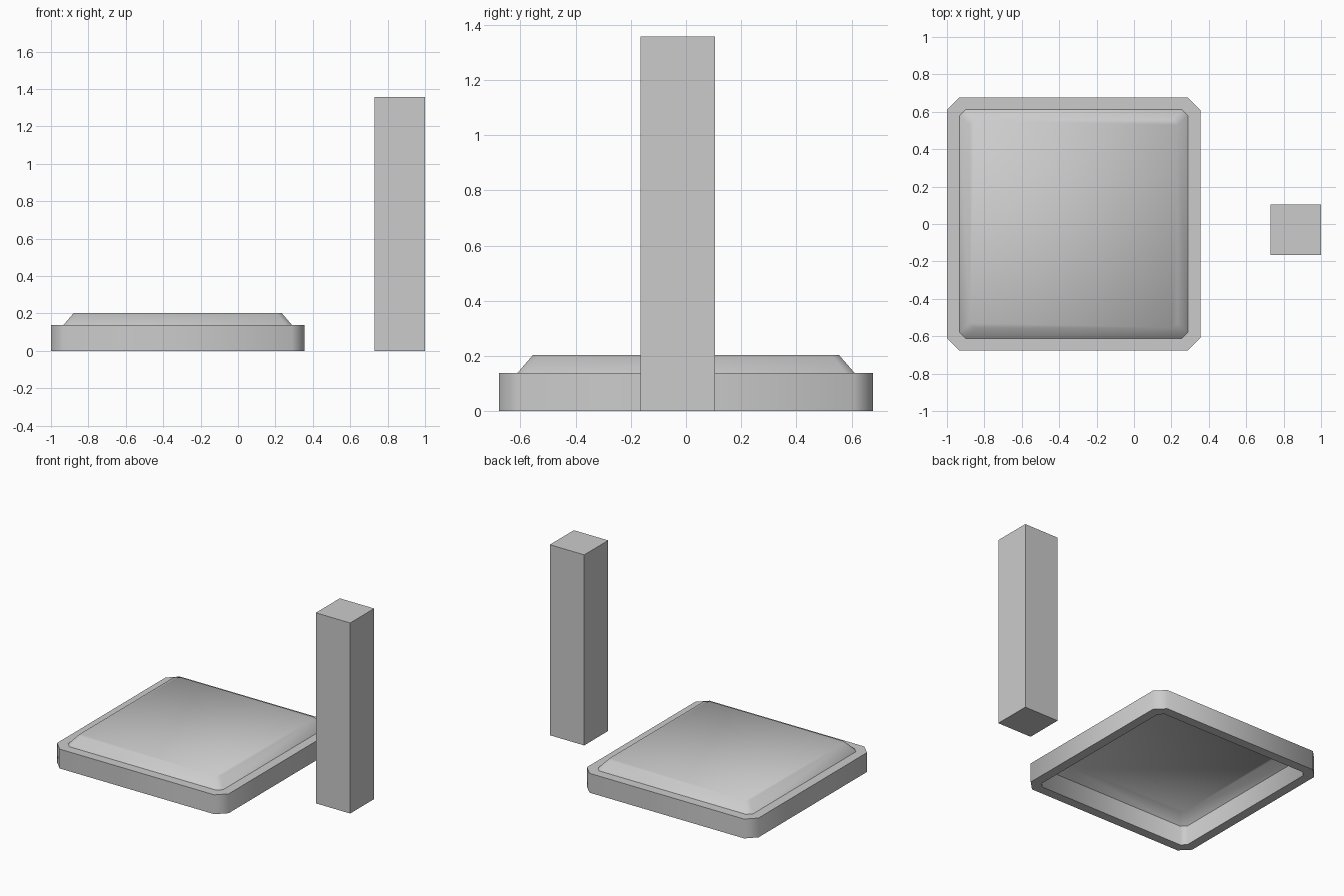
import bpy, bmesh, math

if "Cube" in bpy.data.objects:
    bpy.data.objects.remove(bpy.data.objects["Cube"])

CX = -0.3225  # centre of the square tile


def octagon(bm, half, cut, z):
    """Square loop with chamfered corners, counter-clockwise."""
    a, b = half, half - cut
    pts = [(a, -b), (a, b), (b, a), (-b, a), (-a, b), (-a, -b), (-b, -a), (b, -a)]
    return [bm.verts.new((x, y, z)) for x, y in pts]


def bridge(bm, lower, upper):
    n = len(lower)
    for i in range(n):
        j = (i + 1) % n
        bm.faces.new((lower[i], lower[j], upper[j], upper[i]))


def finish(bm, name, location, smooth=True):
    mesh = bpy.data.meshes.new(name)
    bm.to_mesh(mesh)
    bm.free()
    obj = bpy.data.objects.new(name, mesh)
    obj.location = location
    bpy.context.collection.objects.link(obj)
    if smooth:
        bpy.ops.object.select_all(action='DESELECT')
        obj.select_set(True)
        bpy.context.view_layer.objects.active = obj
        bpy.ops.object.shade_smooth_by_angle(angle=math.radians(47))
    return obj


# Base frame: open ring with a flat ledge on top
bm = bmesh.new()
profile = [(0.677, 0.067, 0), (0.677, 0.067, 0.138), (0.611, 0.032, 0.138), (0.611, 0.032, 0)]
loops = [octagon(bm, *p) for p in profile]
for k in range(4):
    bridge(bm, loops[k], loops[(k + 1) % 4])
finish(bm, "base_frame", (CX, 0, 0))

# Raised panel: thin sloped skin, open underneath
bm = bmesh.new()
low = octagon(bm, 0.611, 0.032, 0.138)
top = octagon(bm, 0.555, 0.026, 0.203)
bridge(bm, low, top)
bm.faces.new(top)
finish(bm, "raised_panel", (CX, 0, 0))

# Square post standing beside the tile
bm = bmesh.new()
bmesh.ops.create_cube(bm, size=1)
bmesh.ops.scale(bm, vec=(0.271, 0.27, 1.358), verts=bm.verts)
finish(bm, "post", (0.8645, -0.03, 0.679), smooth=False)
